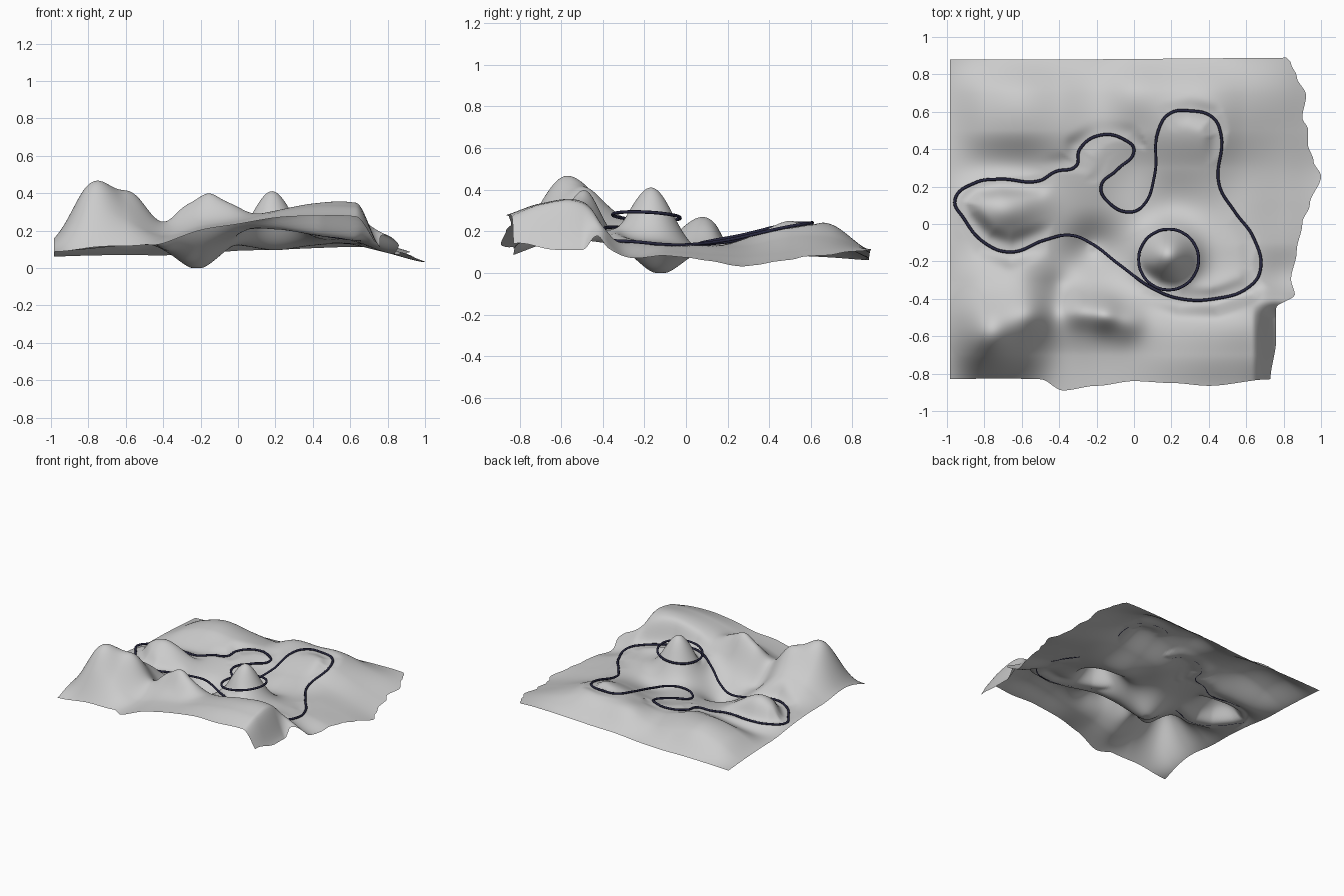
import bpy, math

# Base heights: rows y = -0.9 .. 0.9, columns x = -1 .. 1, step 0.2
H = [
    ".07 .03 .06 .13 .20 .23 .26 .27 .26 .20 .10",
    ".12 .24 .24 .17 .22 .25 .30 .33 .33 .30 .12",
    ".14 .33 .35 .23 .27 .26 .29 .33 .34 .27 .06",
    ".13 .23 .26 .13 .15 .16 .15 .17 .17 .09 .06",
    ".13 .15 .15 .12 .11 .12 .14 .14 .14 .10 .06",
    ".11 .20 .20 .13 .12 .12 .09 .12 .13 .09 .05",
    ".09 .10 .12 .15 .16 .13 .15 .17 .13 .08 .03",
    ".08 .17 .22 .21 .18 .19 .23 .25 .17 .10 .05",
    ".07 .16 .21 .18 .15 .20 .22 .23 .17 .12 .07",
    ".06 .06 .06 .06 .07 .08 .09 .10 .11 .11 .08",
]
H = [[float(v) for v in row.split()] for row in H]
# Peaks and pit: x, y, height, radius
BUMPS = [(.18, -.17, .27, .1), (-.16, -.48, .11, .06), (-.29, -.46, .08, .06),
         (-.04, -.52, .07, .07), (-.77, -.6, .14, .1), (-.55, -.48, .06, .07),
         (-.22, -.13, -.117, .1), (-.7, .06, .06, .1), (0, .72, .02, .1),
         (-.39, -.34, -.03, .06)]
RIGHT = [(-.9, .73), (-.83, .73), (-.62, .76), (-.45, .76), (-.38, .86), (-.3, .84),
         (-.15, .87), (0, .9), (.1, .94), (.25, 1), (.33, .96), (.42, .93), (.5, .93),
         (.56, .9), (.68, .92), (.78, .87), (.85, .84), (.9, .8)]
FRONT = [(-1, -.83), (-.7, -.825), (-.5, -.83), (-.38, -.89), (-.2, -.865), (0, -.84),
         (.2, -.85), (.4, -.865), (.73, -.83), (1.1, -.83)]
# Main winding track
TRACK = [
    (-.957, .13, .14), (-.85, .22, .14), (-.72, .24, .14), (-.51, .23, .14), (-.42, .28, .15),
    (-.31, .31, .16), (-.29, .4, .17), (-.18, .475, .18), (-.05, .45, .18), (0, .395, .17),
    (-.09, .29, .165), (-.176, .2, .15), (-.13, .11, .14), (-.02, .064, .14), (.05, .1, .15),
    (.11, .26, .18), (.13, .5, .235), (.19, .59, .24), (.3, .605, .24), (.42, .57, .235),
    (.465, .48, .22), (.455, .21, .16), (.54, .064, .14), (.64, -.075, .135), (.675, -.25, .15),
    (.61, -.34, .155), (.43, -.4, .18), (.25, -.4, .21), (.11, -.35, .22), (-.075, -.22, .2),
    (-.235, -.1, .155), (-.34, -.06, .13), (-.475, -.085, .13), (-.66, -.15, .14),
    (-.8, -.1, .14), (-.91, .03, .14)]


def catmull(p, t):
    a, b, c, d = p
    return b + .5 * t * (c - a + t * (2*a - 5*b + 4*c - d + t * (3*(b - c) + d - a)))


def window(f, n):
    i = max(0, min(n - 2, int(math.floor(f))))
    return [max(0, min(n - 1, i + k)) for k in (-1, 0, 1, 2)], f - i


def smooth(a, b, q):
    t = max(0, min(1, (q - a) / (b - a)))
    return t * t * (3 - 2 * t)


def near_track(x, y):
    """Squared distance to the track and the track height there."""
    best = (9, 0)
    for k, (bx, by, bz) in enumerate(TRACK):
        ax, ay, az = TRACK[k - 1]
        dx, dy = bx - ax, by - ay
        t = max(0, min(1, ((x - ax) * dx + (y - ay) * dy) / (dx * dx + dy * dy)))
        d = (x - ax - t * dx)**2 + (y - ay - t * dy)**2
        if d < best[0]:
            best = (d, az + t * (bz - az))
    return best


def height(x, y):
    cols, tx = window((x + 1) / .2, 11)
    rows, ty = window((y + .9) / .2, 10)
    z = catmull([catmull([H[r][c] for c in cols], tx) for r in rows], ty)
    for bx, by, h, s in BUMPS:
        z += h * math.exp(-((x - bx)**2 + (y - by)**2) / (2 * s * s))
    # steep drop at the right end of the front plateau
    z += (.1 - z) * smooth(.63, .78, x) * smooth(-.38, -.5, y)
    # the ground is cut down where the track runs
    d, tz = near_track(x, y)
    z += min(0, tz - .007 - z) * math.exp(-(d / .0045)**1.5)
    return max(z, 0)


def edge(table, q):
    for (a, va), (b, vb) in zip(table, table[1:]):
        if q <= b:
            return va + (vb - va) * smooth(a, b, q)
    return table[-1][1]


# Terrain sheet
N = 160
verts, faces = [], []
for j in range(N + 1):
    for i in range(N + 1):
        u, v = i / N, j / N
        y0 = -.83 + 1.71 * v
        x = -.985 + u * (edge(RIGHT, y0) + .985)
        yf, yb = edge(FRONT, x), .88 + .015 * max(0, u - .4)
        y = yf + (yb - yf) * v
        verts.append((x, y, height(x, y)))
for j in range(N):
    for i in range(N):
        a = j * (N + 1) + i
        faces.append((a, a + 1, a + N + 2, a + N + 1))
mesh = bpy.data.meshes.new("terrain")
mesh.from_pydata(verts, [], faces)
mesh.polygons.foreach_set("use_smooth", [True] * len(faces))
terrain = bpy.data.objects.new("terrain", mesh)
bpy.context.collection.objects.link(terrain)

dark = bpy.data.materials.new("track_dark")
dark.diffuse_color = (.02, .02, .05, 1)


# Closed round tube through points
def tube(name, pts):
    cu = bpy.data.curves.new(name, 'CURVE')
    cu.dimensions = '3D'
    cu.bevel_depth = .008
    cu.bevel_resolution = 2
    cu.resolution_u = 8
    sp = cu.splines.new('BEZIER')
    sp.bezier_points.add(len(pts) - 1)
    for bp, p in zip(sp.bezier_points, pts):
        bp.co = p
        bp.handle_left_type = bp.handle_right_type = 'AUTO'
    sp.use_cyclic_u = True
    cu.materials.append(dark)
    bpy.context.collection.objects.link(bpy.data.objects.new(name, cu))


tube("track", TRACK)
# Ring round the peak
tube("peak_ring", [
    (.185 + .16 * math.cos(a), -.19 + .162 * math.sin(a),
     .272 + .02 * math.cos(a) - .008 * math.sin(a))
    for a in [k * math.tau / 12 for k in range(12)]])
